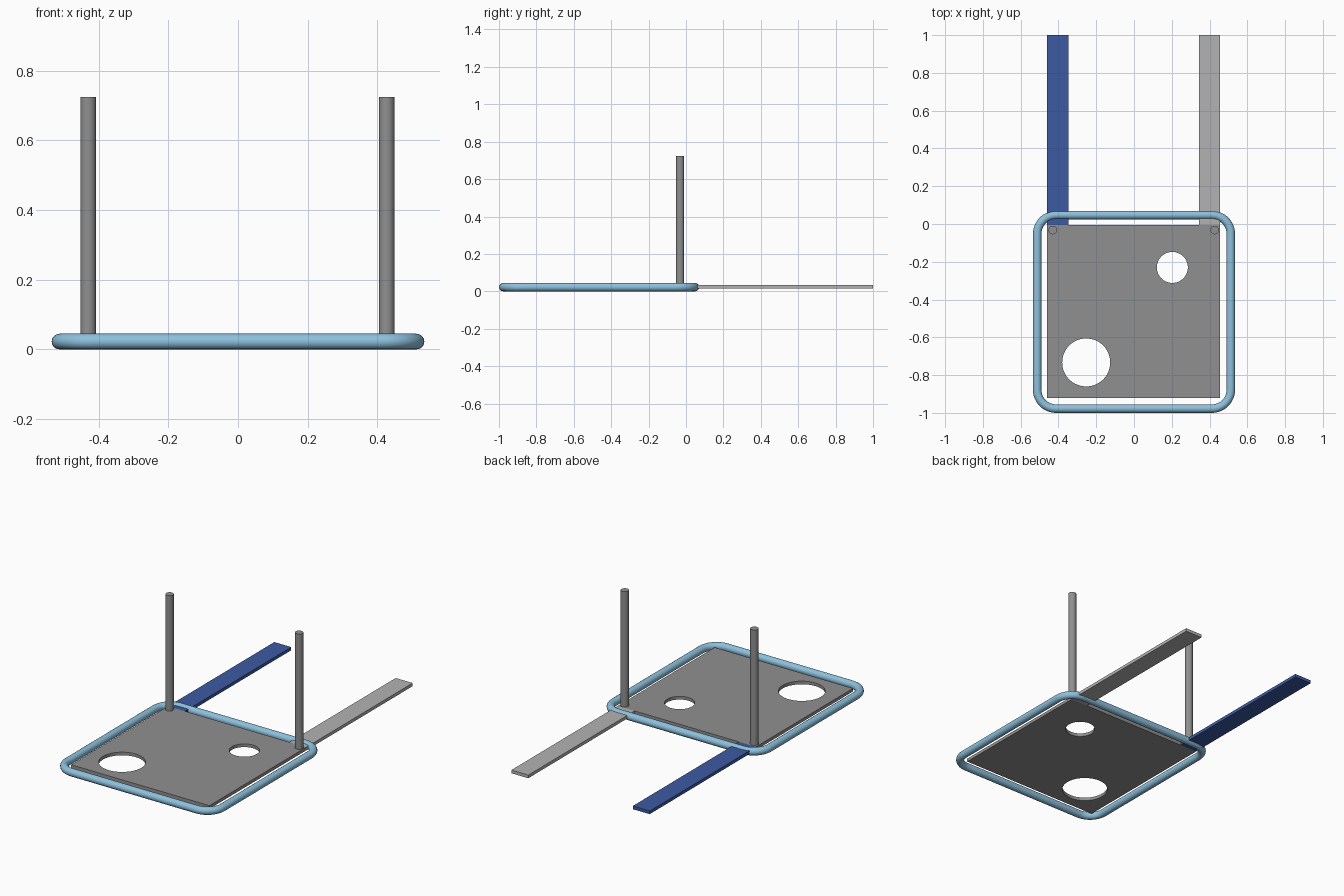
import bpy
import math

if "Cube" in bpy.data.objects:
    bpy.data.objects.remove(bpy.data.objects["Cube"])


def material(name, rgb):
    m = bpy.data.materials.new(name)
    m.diffuse_color = (*rgb, 1)
    m.use_nodes = True
    m.node_tree.nodes["Principled BSDF"].inputs["Base Color"].default_value = m.diffuse_color
    return m


BLUE = material("blue", (0.045, 0.105, 0.36))
SKY = material("light_blue", (0.27, 0.53, 0.72))
GREY = material("mid_grey", (0.28, 0.28, 0.28))
PALE = material("pale_grey", (0.45, 0.45, 0.45))


def box(name, x0, x1, y0, y1, z0, z1, mat):
    bpy.ops.mesh.primitive_cube_add(
        size=1, location=((x0 + x1) / 2, (y0 + y1) / 2, (z0 + z1) / 2))
    ob = bpy.context.object
    ob.name = name
    ob.scale = (x1 - x0, y1 - y0, z1 - z0)
    bpy.ops.object.transform_apply(location=False, rotation=False, scale=True)
    ob.data.materials.append(mat)
    return ob


def cylinder(name, x, y, z0, z1, r, mat, sides=48):
    bpy.ops.mesh.primitive_cylinder_add(
        vertices=sides, radius=r, depth=z1 - z0, location=(x, y, (z0 + z1) / 2))
    ob = bpy.context.object
    ob.name = name
    ob.data.materials.append(mat)
    bpy.ops.object.shade_smooth_by_angle(angle=math.radians(30))
    return ob


Z0, Z1 = 0.015, 0.034

# Seat plate with two round holes
plate = box("plate", -0.46, 0.455, -0.92, -0.004, Z0, Z1, GREY)
for hx, hy, hr in ((-0.253, -0.733, 0.127), (0.203, -0.23, 0.082)):
    cutter = cylinder("hole_cutter", hx, hy, -0.1, 0.15, hr, GREY, 64)
    cutter.hide_render = True
    bpy.context.view_layer.objects.active = plate
    mod = plate.modifiers.new("hole", "BOOLEAN")
    mod.operation = "DIFFERENCE"
    mod.solver = "EXACT"
    mod.object = cutter
    bpy.ops.object.modifier_apply(modifier=mod.name)
    bpy.data.objects.remove(cutter)
bpy.ops.object.select_all(action="DESELECT")
plate.select_set(True)
bpy.ops.object.shade_smooth_by_angle(angle=math.radians(30))

# Flat strips running back from the plate
box("left_strip", -0.46, -0.348, -0.004, 1.0, Z0, Z1, BLUE)
box("right_strip", 0.343, 0.455, -0.004, 1.0, Z0, Z1, PALE)

# Upright posts
for side, x in (("left", -0.43), ("right", 0.427)):
    cylinder(side + "_post", x, -0.032, Z0, 0.724, 0.0225, GREY)

# Rounded square tube frame
R, HALF, CORNER, CY = 0.0225, 0.5125, 0.1, -0.465
path = bpy.data.curves.new("tube_frame", "CURVE")
path.dimensions = "3D"
path.bevel_depth = R
path.bevel_resolution = 6
path.resolution_u = 12
spline = path.splines.new("BEZIER")
spline.bezier_points.add(7)
spline.use_cyclic_u = True
k = CORNER * 0.5523
s = HALF - CORNER
for i in range(4):
    a = i * math.pi / 2
    c, n = math.cos(a), math.sin(a)

    def turn(x, y):
        return (x * c - y * n, x * n + y * c + CY, R)

    p, q = spline.bezier_points[2 * i], spline.bezier_points[2 * i + 1]
    for point in (p, q):
        point.handle_left_type = point.handle_right_type = "FREE"
    p.co, q.co = turn(HALF, s), turn(s, HALF)
    p.handle_left, p.handle_right = turn(HALF, s - k), turn(HALF, s + k)
    q.handle_left, q.handle_right = turn(s + k, HALF), turn(s - k, HALF)
frame = bpy.data.objects.new("tube_frame", path)
bpy.context.collection.objects.link(frame)
path.materials.append(SKY)
bpy.ops.object.select_all(action="DESELECT")
frame.select_set(True)
bpy.context.view_layer.objects.active = frame
bpy.ops.object.convert(target="MESH")
bpy.ops.object.shade_smooth()
